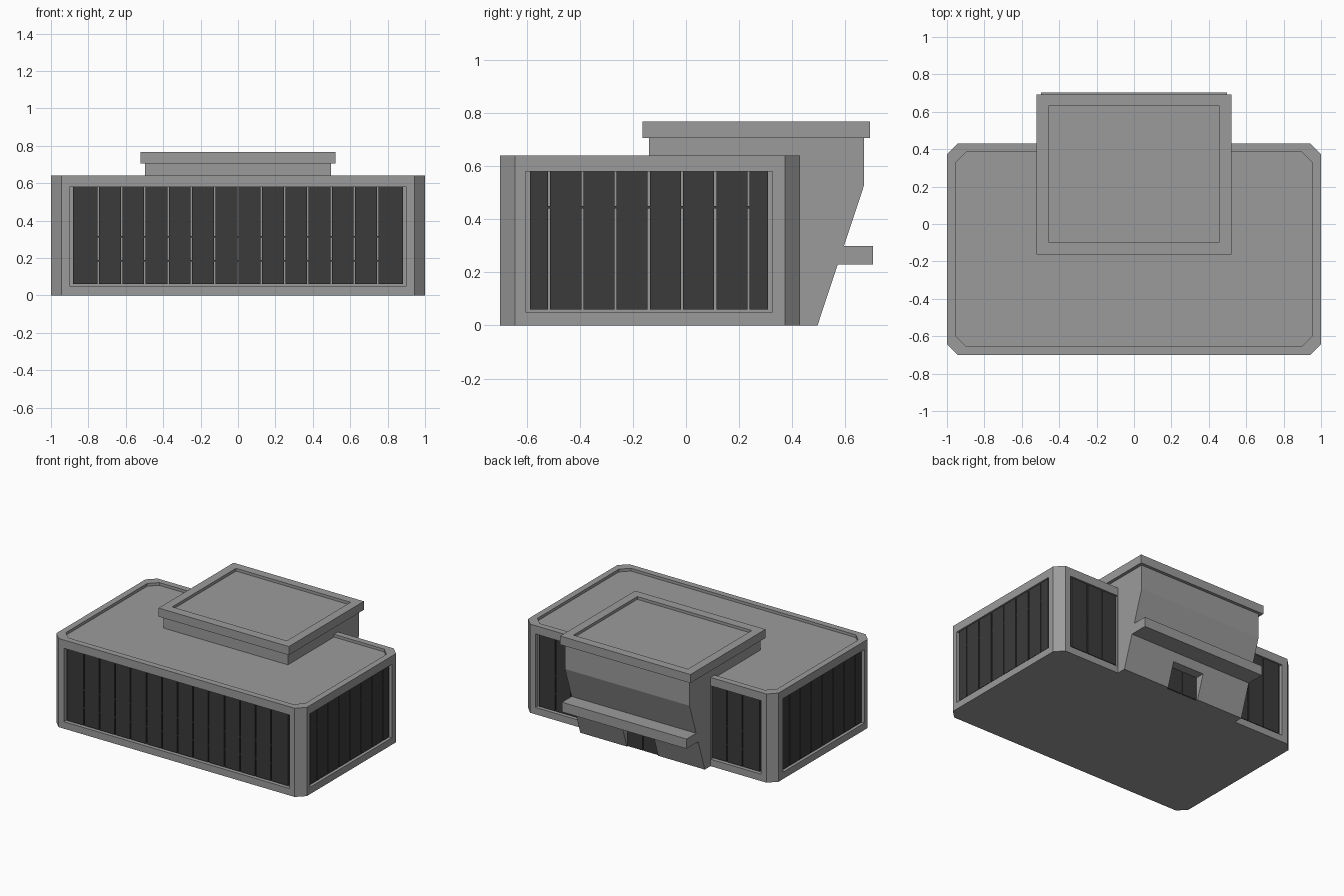
import bpy, bmesh

if "Cube" in bpy.data.objects:
    bpy.data.objects.remove(bpy.data.objects["Cube"])


def material(name, rgb):
    m = bpy.data.materials.new(name)
    m.diffuse_color = (*rgb, 1)
    m.use_nodes = True
    m.node_tree.nodes["Principled BSDF"].inputs["Base Color"].default_value = m.diffuse_color
    return m


GREY = material("concrete_grey", (0.33, 0.33, 0.33))
DARK = material("dark_glass", (0.043, 0.043, 0.043))


def finish(name, bm, mat):
    bmesh.ops.recalc_face_normals(bm, faces=bm.faces)
    me = bpy.data.meshes.new(name)
    bm.to_mesh(me)
    bm.free()
    me.materials.append(mat)
    ob = bpy.data.objects.new(name, me)
    bpy.context.scene.collection.objects.link(ob)
    return ob


def add_prism(bm, pts, offset):
    f = bm.faces.new([bm.verts.new(p) for p in pts])
    ext = bmesh.ops.extrude_face_region(bm, geom=[f])
    vs = [v for v in ext["geom"] if isinstance(v, bmesh.types.BMVert)]
    bmesh.ops.translate(bm, verts=vs, vec=offset)


def add_box(bm, x0, x1, y0, y1, z0, z1):
    add_prism(bm, [(x0, y0, z0), (x1, y0, z0), (x1, y1, z0), (x0, y1, z0)],
              (0, 0, z1 - z0))


def box(name, dims, mat):
    bm = bmesh.new()
    add_box(bm, *dims)
    return finish(name, bm, mat)


def slab(name, x, y0, y1, c, z0, z1):
    """Rectangular block with chamfered vertical corners."""
    pts = [(-x + c, y0), (x - c, y0), (x, y0 + c), (x, y1 - c),
           (x - c, y1), (-x + c, y1), (-x, y1 - c), (-x, y0 + c)]
    bm = bmesh.new()
    add_prism(bm, [(a, b, z0) for a, b in pts], (0, 0, z1 - z0))
    return finish(name, bm, GREY)


def cut(target, cutter):
    cutter.hide_render = True
    mod = target.modifiers.new("cut", "BOOLEAN")
    mod.operation = "DIFFERENCE"
    mod.solver = "EXACT"
    mod.object = cutter
    bpy.context.view_layer.objects.active = target
    bpy.ops.object.modifier_apply(modifier=mod.name)
    bpy.data.objects.remove(cutter, do_unlink=True)


# Main hall with sunken roof and window recesses
D = 0.03
Z0, Z1 = 0.05, 0.58
hall = slab("main_hall", 1.0, -0.70, 0.43, 0.057, 0, 0.64)
cut(hall, slab("roof_cutter", 0.955, -0.655, 0.385, 0.057, 0.62, 0.70))
recesses = [(-0.9, 0.9, -0.8, -0.70 + D, Z0, Z1)]
for s in (-1, 1):
    xs = sorted((s * (1 - D), s * 1.1))
    recesses.append((*xs, -0.605, 0.325, Z0, Z1))
    xb = sorted((s * 0.5, s * 0.9))
    recesses.append((*xb, 0.43 - D, 0.5, Z0, Z1))
for r in recesses:
    cut(hall, box("window_cutter", r, GREY))


# Rows of dark glass panels with narrow gaps and small connecting clips
def panels(name, edges, plane, inward, along_x, clips):
    bm = bmesh.new()
    a, b = sorted((plane + inward * 0.01, plane + inward * (D + 0.002)))

    def put(u0, u1, z0, z1):
        if along_x:
            add_box(bm, u0, u1, a, b, z0, z1)
        else:
            add_box(bm, a, b, u0, u1, z0, z1)

    g = 0.004
    for u0, u1 in zip(edges, edges[1:]):
        put(u0 + g, u1 - g, 0.06, Z1 - 0.001)
    for u in edges[1:-1]:
        for z in clips:
            put(u - g, u + g, z - 0.004, z + 0.004)
    return finish(name, bm, DARK)


front = [-0.885] + [0.1245 * k for k in range(-6, 7)] + [0.885]
side = [-0.592] + [-0.14 + 0.125 * k for k in range(-3, 4)] + [0.312]
panels("front_windows", front, -0.70, 1, True, (0.315, 0.185))
for s, tag in ((-1, "left"), (1, "right")):
    panels(tag + "_windows", side, s, -s, False, (0.445,))
    back = sorted(s * v for v in (0.502, 0.6225, 0.747, 0.885))
    panels(tag + "_back_windows", back, 0.43, -1, True, (0.315, 0.185))

# Raised rear block with leaning back wall
profile = [(-0.14, 0.60), (-0.14, 0.71), (0.67, 0.71), (0.67, 0.527),
           (0.495, 0), (0.40, 0), (0.40, 0.60)]
bm = bmesh.new()
add_prism(bm, [(-0.497, y, z) for y, z in profile], (0.994, 0, 0))
block = finish("rear_block", bm, GREY)
cut(block, box("door_cutter", (-0.125, 0.125, 0.48, 0.62, -0.05, 0.17), GREY))

# Double door in the rear recess
for s, tag in ((-1, "left"), (1, "right")):
    xs = sorted((s * 0.004, s * 0.124))
    box(tag + "_door", (*xs, 0.475, 0.488, 0.001, 0.169), DARK)

# Overhanging cap with sunken top, and entrance canopy
cap = box("block_cap", (-0.52, 0.52, -0.163, 0.692, 0.705, 0.767), GREY)
cut(cap, box("cap_cutter", (-0.457, 0.457, -0.097, 0.63, 0.747, 0.85), GREY))
box("entrance_canopy", (-0.497, 0.497, 0.56, 0.704, 0.23, 0.30), GREY)
